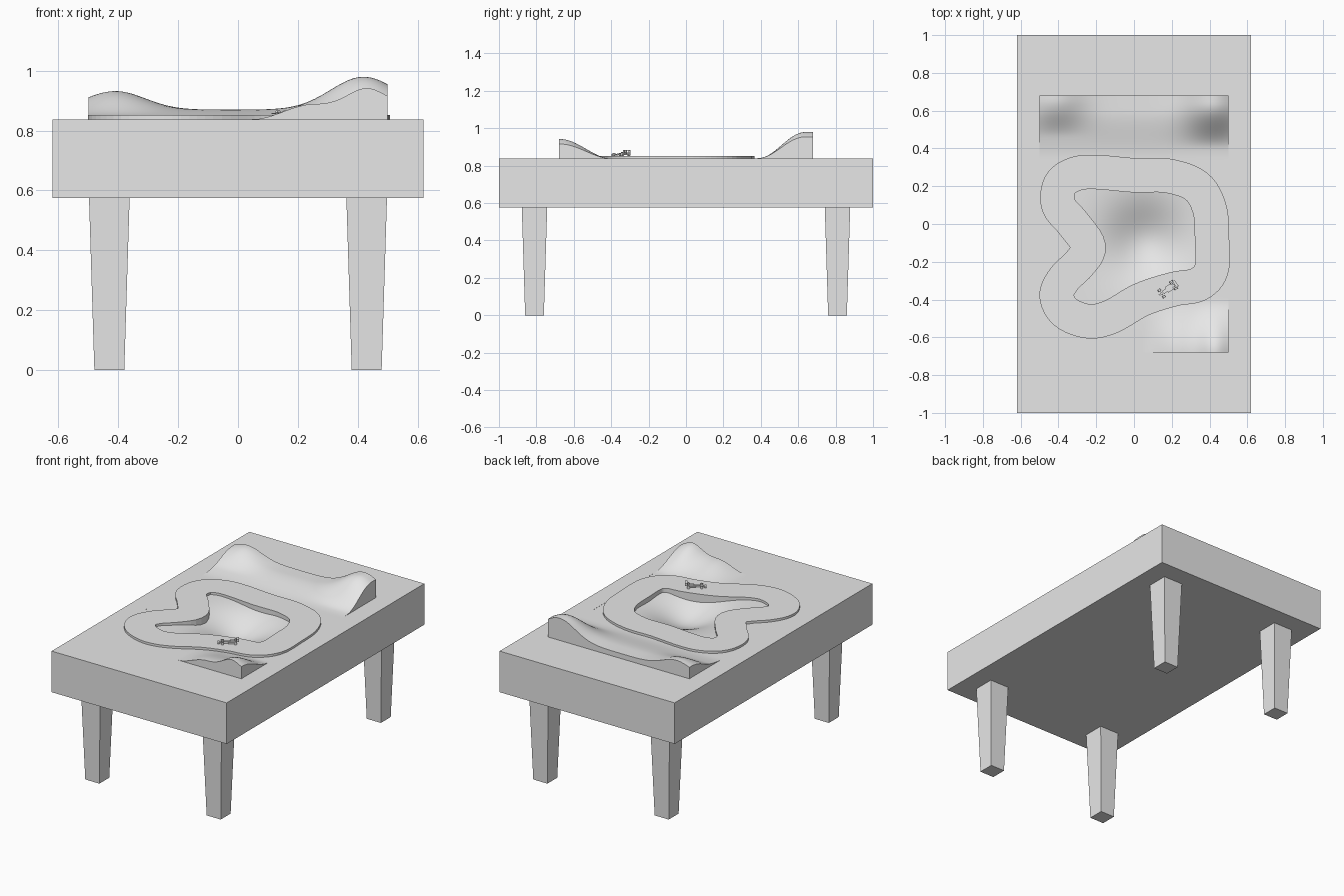
import bpy, bmesh, math
from mathutils import Matrix, Vector

cube = bpy.data.objects.get("Cube")
if cube:
    bpy.data.objects.remove(cube, do_unlink=True)

grey = bpy.data.materials.new("plain_grey")
grey.use_nodes = True
grey.diffuse_color = (0.8, 0.8, 0.8, 1)
grey.node_tree.nodes["Principled BSDF"].inputs["Base Color"].default_value = (0.8, 0.8, 0.8, 1)

TOP = 0.838          # table surface
ROAD = 0.852         # track surface
LAND_X, LAND_Y = 0.5, 0.68


def finish(name, bm, smooth=False):
    bmesh.ops.recalc_face_normals(bm, faces=bm.faces[:])
    mesh = bpy.data.meshes.new(name)
    bm.to_mesh(mesh)
    bm.free()
    mesh.materials.append(grey)
    ob = bpy.data.objects.new(name, mesh)
    bpy.context.collection.objects.link(ob)
    if smooth:
        bpy.ops.object.select_all(action='DESELECT')
        ob.select_set(True)
        bpy.context.view_layer.objects.active = ob
        bpy.ops.object.shade_smooth_by_angle(angle=math.radians(40))
    return ob


def box(bm, centre, size):
    m = Matrix.Translation(centre) @ Matrix.Diagonal((*size, 1))
    return bmesh.ops.create_cube(bm, size=1, matrix=m)["verts"]


# Table block, open on top where the landscape sits
bm = bmesh.new()
box(bm, (0, 0, (TOP + 0.575) / 2), (1.24, 2, TOP - 0.575))
lid = max(bm.faces, key=lambda f: f.calc_center_median().z)
bmesh.ops.inset_individual(bm, faces=[lid], thickness=0.1)
for v in lid.verts:
    v.co.x = math.copysign(LAND_X, v.co.x)
    v.co.y = math.copysign(LAND_Y, v.co.y)
bmesh.ops.delete(bm, geom=[lid], context='FACES_ONLY')
finish("table_block", bm)

# Tapered legs
for sx, side in ((1, "left"), (-1, "right")):
    for sy, end in ((-1, "front"), (1, "back")):
        bm = bmesh.new()
        bmesh.ops.create_cone(bm, cap_ends=True, segments=4, depth=0.58,
                              radius1=0.05 * math.sqrt(2), radius2=0.068 * math.sqrt(2),
                              matrix=Matrix.Rotation(math.pi / 4, 4, 'Z'))
        bmesh.ops.translate(bm, verts=bm.verts[:], vec=(sx * 0.43, sy * 0.81, 0.29))
        finish(f"{end}_{side}_leg", bm)


# Landscape with corner hills, a back ridge and a central hollow
def bump(d, width):
    return math.exp(-0.5 * (d / width) ** 2)


def ramp(a, b, v):
    t = min(max((v - a) / (b - a), 0), 1)
    return t * t * (3 - 2 * t)


def height(x, y):
    back = 0.032 * ramp(0.35, 0.6, y)
    back += 0.11 * bump(x - 0.42, 0.11) * ramp(0.4, 0.64, y)
    back += 0.062 * bump(x + 0.41, 0.1) * ramp(0.46, 0.66, y)
    front = 0.05 * ramp(0.05, 0.25, x) + 0.054 * bump(x - 0.43, 0.06)
    front *= ramp(0.4, 0.67, -y)
    hollow = 0.1 * bump(math.hypot(x - 0.06, y + 0.09), 0.14)
    return TOP + back + front - hollow


bm = bmesh.new()
bmesh.ops.create_grid(bm, x_segments=70, y_segments=90, size=1)
for v in bm.verts:
    v.co.x *= LAND_X
    v.co.y *= LAND_Y
    v.co.z = height(v.co.x, v.co.y)
rim = [e for e in bm.edges if e.is_boundary]
skirt = bmesh.ops.extrude_edge_only(bm, edges=rim)["geom"]
for v in skirt:
    if isinstance(v, bmesh.types.BMVert):
        v.co.z = TOP - 0.03
finish("landscape", bm, smooth=True)

# Track: constant-width slab along a closed smooth path
PATH = [(-.24, -.12), (-.32, 0), (-.4, .1), (-.39, .21), (-.31, .265), (-.2, .275),
        (0, .258), (.18, .255), (.33, .2), (.4, .08), (.413, -.08), (.41, -.24),
        (.34, -.32), (.21, -.345), (.04, -.4), (-.12, -.49), (-.24, -.515),
        (-.36, -.47), (-.41, -.38), (-.37, -.29), (-.29, -.21)]


def smooth_loop(points, steps):
    pts = [Vector(p) for p in points]
    out = []
    for i in range(len(pts)):
        a, b, c, d = (pts[(i + k) % len(pts)] for k in (-1, 0, 1, 2))
        for s in range(steps):
            t = s / steps
            out.append(0.5 * (2 * b + (c - a) * t + (2 * a - 5 * b + 4 * c - d) * t ** 2
                              + (3 * b - a - 3 * c + d) * t ** 3))
    return out


bm = bmesh.new()
line = smooth_loop(PATH, 6)
rings = []
for i, p in enumerate(line):
    along = (line[(i + 1) % len(line)] - line[i - 1]).normalized()
    across = Vector((-along.y, along.x)) * 0.091
    rings.append([bm.verts.new((*(p + across * s), z))
                  for s, z in ((1, ROAD), (-1, ROAD), (-1, 0.8), (1, 0.8))])
for i, ring in enumerate(rings):
    nxt = rings[(i + 1) % len(rings)]
    for k in range(4):
        j = (k + 1) % 4
        bm.faces.new((ring[k], ring[j], nxt[j], nxt[k]))
finish("race_track", bm)

# Small open-wheel race car, nose towards local -x
place = Matrix.Translation((0.175, -0.348, ROAD)) @ Matrix.Rotation(math.radians(35), 4, 'Z')


def car_part(name, *boxes):
    bm = bmesh.new()
    for centre, size in boxes:
        box(bm, centre, size)
    finish(name, bm).matrix_world = place


car_part("car_body", ((0.01, 0, 0.009), (0.07, 0.018, 0.01)),
         ((0.015, 0, 0.008), (0.035, 0.034, 0.008)))
car_part("car_nose", ((-0.04, 0, 0.007), (0.035, 0.009, 0.006)))
car_part("car_engine_cover", ((0.024, 0, 0.017), (0.03, 0.01, 0.009)))
car_part("car_front_wing", ((-0.057, 0, 0.005), (0.012, 0.042, 0.003)))
car_part("car_rear_wing", ((0.055, 0, 0.03), (0.014, 0.04, 0.004)),
         ((0.055, 0.019, 0.024), (0.016, 0.002, 0.016)),
         ((0.055, -0.019, 0.024), (0.016, 0.002, 0.016)),
         ((0.05, 0, 0.02), (0.008, 0.004, 0.02)))
car_part("car_axles", ((-0.035, 0, 0.008), (0.003, 0.04, 0.003)),
         ((0.042, 0, 0.009), (0.003, 0.04, 0.003)))
for x, end, radius in ((-0.035, "front", 0.008), (0.042, "rear", 0.0095)):
    for s, side in ((1, "a"), (-1, "b")):
        bm = bmesh.new()
        bmesh.ops.create_cone(bm, cap_ends=True, segments=16, depth=0.011,
                              radius1=radius, radius2=radius,
                              matrix=Matrix.Translation((x, s * 0.021, radius))
                              @ Matrix.Rotation(math.pi / 2, 4, 'X'))
        finish(f"car_{end}_wheel_{side}", bm, smooth=True).matrix_world = place
